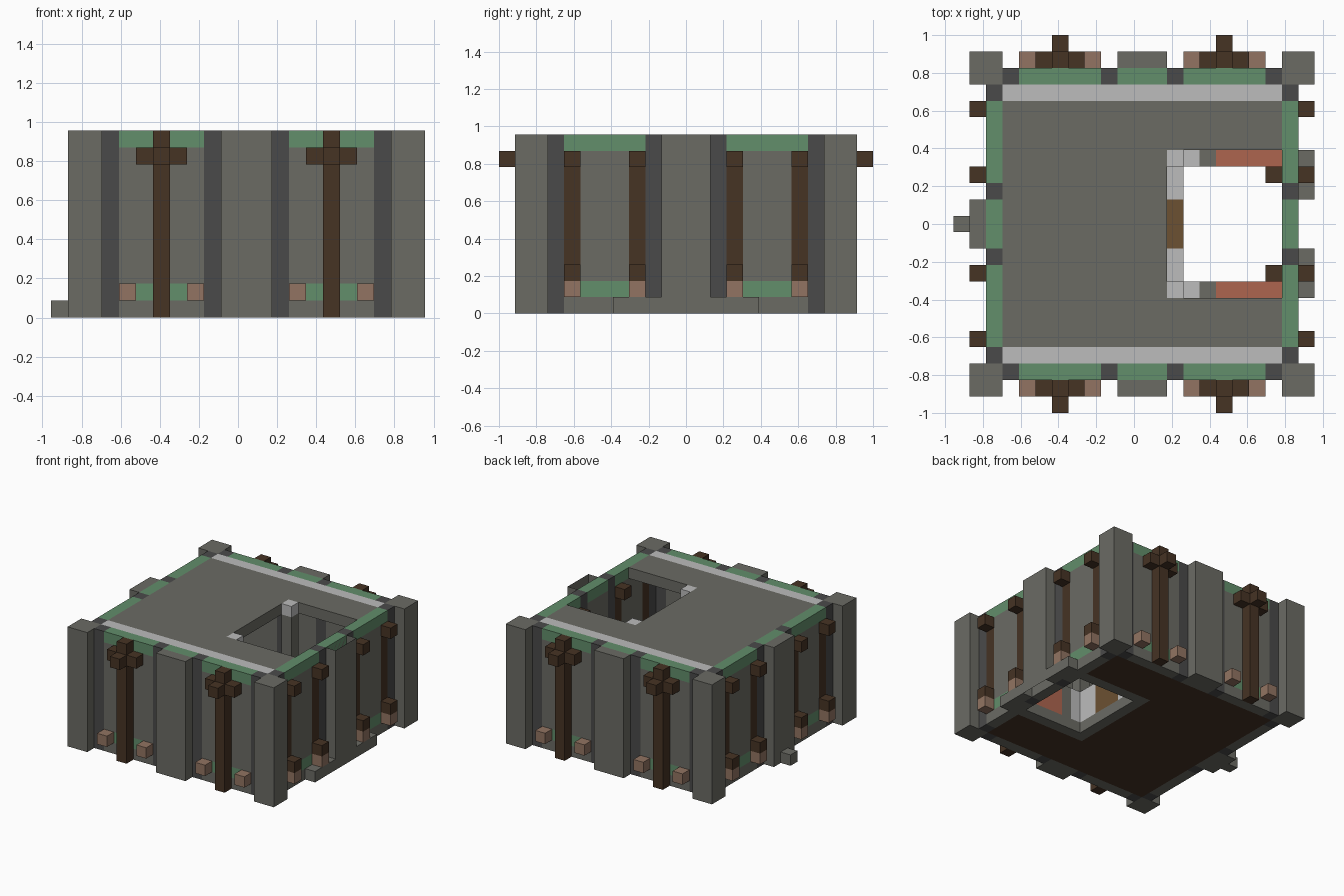
import bpy
import bmesh

U = 2 / 23           # one block
CX, CY = 11, 11.5    # block coordinates of the model's centre

old = bpy.data.objects.get("Cube")
if old:
    bpy.data.objects.remove(old)


def material(name, *rgb):
    col = [(c / 255 / 12.92) if c < 11 else ((c / 255 + 0.055) / 1.055) ** 2.4 for c in rgb] + [1]
    m = bpy.data.materials.new(name)
    m.use_nodes = True
    m.diffuse_color = col
    m.node_tree.nodes["Principled BSDF"].inputs["Base Color"].default_value = col
    return m


STONE = material("stone grey", 107, 107, 100)
DARK = material("dark grey", 74, 74, 74)
GREEN = material("muted green", 98, 142, 107)
BROWN = material("dark brown", 70, 51, 36)
CLAY = material("clay pink", 146, 116, 98)
LIGHT = material("light grey", 188, 188, 188)
ORANGE = material("terracotta", 174, 101, 79)
TAN = material("tan wood", 108, 81, 50)


def box(name, x, y, z, mat, open_ends=False):
    """Box between block coordinates x, y, z, each a (low, high) pair."""
    bm = bmesh.new()
    bmesh.ops.create_cube(bm, size=1)
    for v in bm.verts:
        v.co = ((x[v.co.x > 0] - CX) * U, (y[v.co.y > 0] - CY) * U, z[v.co.z > 0] * U)
    if open_ends:
        bm.normal_update()
        ends = [f for f in bm.faces if abs(f.normal.z) > 0.5]
        bmesh.ops.delete(bm, geom=ends, context="FACES_ONLY")
    mesh = bpy.data.meshes.new(name)
    bm.to_mesh(mesh)
    bm.free()
    mesh.materials.append(mat)
    ob = bpy.data.objects.new(name, mesh)
    bpy.context.collection.objects.link(ob)


def pair(name, x, y, z, mat):
    """A box and its mirror image from front to back."""
    box("front_" + name, x, y, z, mat)
    box("back_" + name, x, (23 - y[1], 23 - y[0]), z, mat)


FULL = (0, 11)

# Corner pillars
for side, x in (("right", (1, 3)), ("left", (20, 22))):
    pair(side + "_corner_pillar", x, (1, 3), FULL, STONE)

# Front and back walls
WALL = (2, 3)
OUT = (1, 2)
for x in (3, 9, 13, 19):
    pair("wall_post", (x, x + 1), WALL, FULL, DARK)
pair("middle_wall", (10, 13), WALL, (0, 10), STONE)
pair("middle_cap", (10, 13), WALL, (10, 11), GREEN)
pair("middle_pillar", (10, 13), OUT, FULL, STONE)
for x in (4, 14):
    span = (x, x + 5)
    pair("panel_base", span, WALL, (0, 1), STONE)
    pair("panel_skirting", span, WALL, (1, 2), GREEN)
    pair("panel", span, WALL, (2, 10), STONE)
    pair("panel_cap", span, WALL, (10, 11), GREEN)
    pair("timber_post", (x + 2, x + 3), OUT, FULL, BROWN)
    pair("timber_nose", (x + 2, x + 3), (0, 1), (9, 10), BROWN)
    for a in (1, 3):
        pair("timber_arm", (x + a, x + a + 1), OUT, (9, 10), BROWN)
    for a in (0, 4):
        pair("clay_block", (x + a, x + a + 1), OUT, (1, 2), CLAY)

# Side walls
for side, wall, out in (("right", (2, 3), (1, 2)), ("left", (20, 21), (21, 22))):
    for y in (3, 9):
        pair(side + "_wall_post", wall, (y, y + 1), FULL, DARK)
    box(side + "_middle_wall", wall, (10, 13), (0, 10), STONE)
    box(side + "_middle_cap", wall, (10, 13), (10, 11), GREEN)
    box(side + "_middle_pillar", out, (10, 13), FULL, STONE, side == "left")
    pair(side + "_panel_base", wall, (4, 9), (0, 1), STONE)
    pair(side + "_panel_skirting", wall, (4, 9), (1, 2), GREEN)
    pair(side + "_panel", wall, (5, 8), (2, 10), STONE)
    pair(side + "_panel_cap", wall, (4, 9), (10, 11), GREEN)
    for y in (4, 8):
        strip = (y, y + 1)
        pair(side + "_timber_strip", wall, strip, (2, 10), BROWN)
        pair(side + "_clay_block", out, strip, (1, 2), CLAY)
        for z in (2, 9):
            pair(side + "_timber_block", out, strip, (z, z + 1), BROWN)

# Steps
box("right_step", (0, 1), (11, 12), (0, 1), STONE)
pair("left_step", (21, 22), (7, 10), (0, 1), STONE)

# Floor and roof around the stairwell
for name, z, mat, edge in (("floor", (0, 1), BROWN, 3), ("roof", (10, 11), STONE, 4)):
    box(name + "_main", (3, 13), (edge, 23 - edge), z, mat)
    pair(name + "_side", (13, 20), (edge, 7), z, mat)
pair("roof_light_strip", (3, 20), (3, 4), (10, 11), LIGHT)

# Stairwell lining
box("lining_base", (13, 14), (8, 15), (0, 1), STONE)
pair("lining_side_base", (13, 20), (7, 8), (0, 1), STONE)
pair("lining_corner", (13, 15), (7, 8), (1, 4), LIGHT)
pair("lining_end", (13, 14), (8, 10), (1, 4), LIGHT)
box("lining_wood", (13, 14), (10, 13), (1, 4), TAN)
pair("lining_stone", (15, 16), (7, 8), (1, 4), STONE)
pair("lining_terracotta", (16, 20), (7, 8), (1, 4), ORANGE)
pair("stairwell_column", (13, 14), (7, 8), (4, 10), STONE)
pair("stairwell_column_cap", (13, 14), (7, 8), (10, 11), LIGHT)
for z in (2, 9):
    pair("inner_timber_block", (19, 20), (8, 9), (z, z + 1), BROWN)
